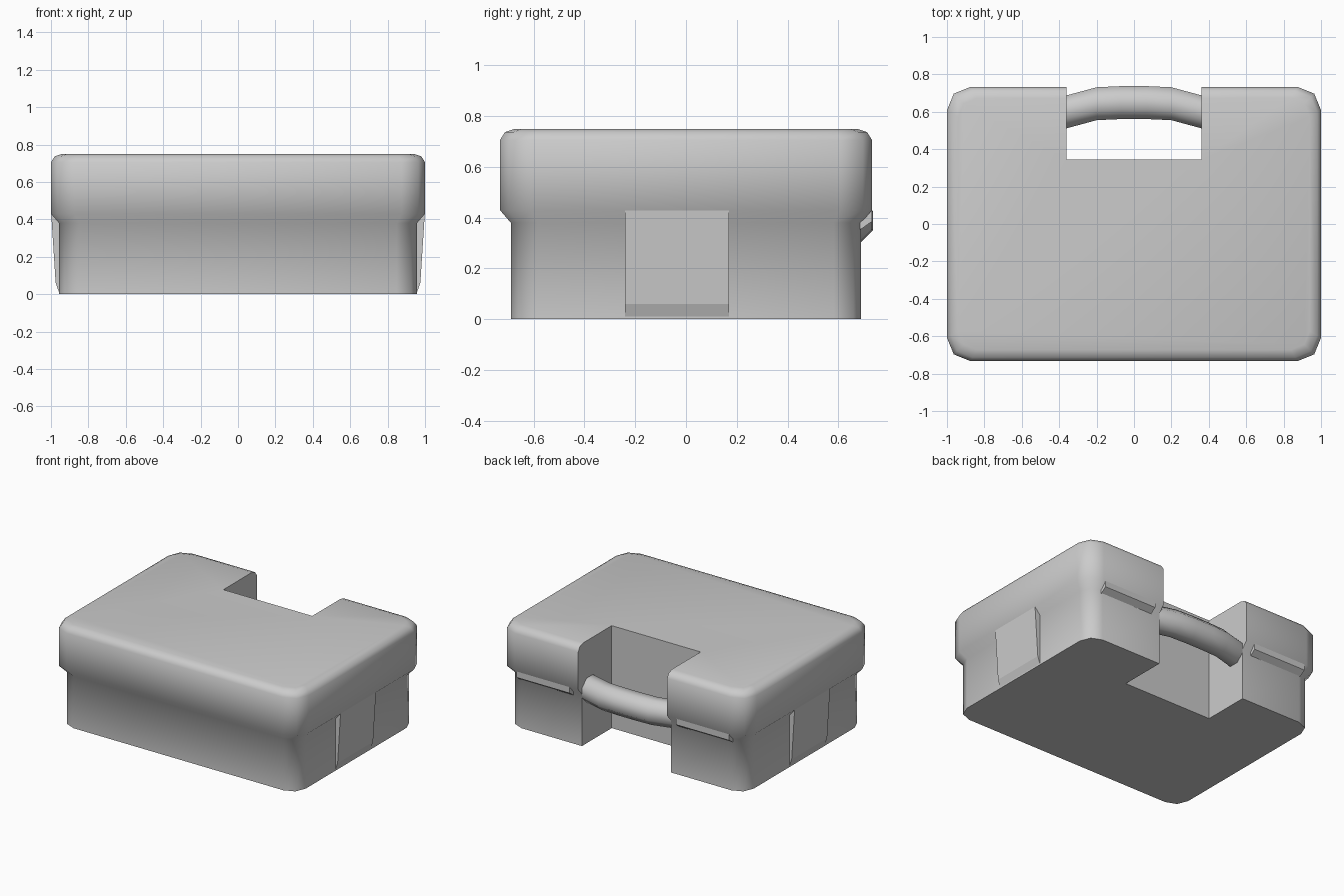
import bpy
import bmesh

cube = bpy.data.objects.get("Cube")
if cube:
    bpy.data.objects.remove(cube, do_unlink=True)

grey = bpy.data.materials.new("plain grey")
grey.use_nodes = True
COLOUR = (0.6, 0.6, 0.6, 1)
grey.diffuse_color = COLOUR
grey.node_tree.nodes["Principled BSDF"].inputs["Base Color"].default_value = COLOUR


def loft(name, rings):
    """Skin a stack of equal rings and cap both ends."""
    bm = bmesh.new()
    loops = [[bm.verts.new(p) for p in ring] for ring in rings]
    n = len(loops[0])
    for a, b in zip(loops, loops[1:]):
        for i in range(n):
            j = (i + 1) % n
            bm.faces.new((a[i], a[j], b[j], b[i]))
    bm.faces.new(loops[0][::-1])
    bm.faces.new(loops[-1])
    bmesh.ops.recalc_face_normals(bm, faces=bm.faces)
    mesh = bpy.data.meshes.new(name)
    bm.to_mesh(mesh)
    bm.free()
    mesh.materials.append(grey)
    obj = bpy.data.objects.new(name, mesh)
    bpy.context.collection.objects.link(obj)
    return obj


def select(obj):
    bpy.ops.object.select_all(action="DESELECT")
    obj.select_set(True)
    bpy.context.view_layer.objects.active = obj


def smooth(obj, angle):
    select(obj)
    bpy.ops.object.shade_smooth_by_angle(angle=angle)


def rounded_ring(inset, z):
    """Rectangle with two-segment rounded corners."""
    hx, hy, r = 1 - inset, 0.733 - inset, 0.125 - inset * 0.4
    corner = [(hx, hy - r), (hx - 0.29 * r, hy - 0.29 * r), (hx - r, hy)]
    pts = corner + [(-x, y) for x, y in corner[::-1]]
    pts += [(-x, -y) for x, y in pts]
    return [(x, y, z) for x, y in pts]


# Case body: narrower base, flared lip and rounded lid
body = loft("case_body", [rounded_ring(*p) for p in (
    (0.043, 0), (0.043, 0.38), (0, 0.43), (0, 0.705), (0.02, 0.737), (0.06, 0.75))])

# Handle recess cut through the back
bpy.ops.mesh.primitive_cube_add(size=1, location=(0, 0.845, 0.4))
cutter = bpy.context.object
cutter.name = "recess_cutter"
cutter.scale = (0.72, 1, 2)
cutter.hide_render = True
cut = body.modifiers.new("recess", "BOOLEAN")
cut.operation = "DIFFERENCE"
cut.solver = "EXACT"
cut.object = cutter
select(body)
bpy.ops.object.modifier_apply(modifier=cut.name)
bpy.data.objects.remove(cutter, do_unlink=True)
smooth(body, 0.85)

# Carry handle: octagonal tube bowed outward
R, K = 0.088, 0.4142
section = [(1, K), (K, 1), (-K, 1), (-1, K), (-1, -K), (-K, -1), (K, -1), (1, -K)]
path = [(-0.37, 0.597), (-0.2, 0.643), (-0.07, 0.649),
        (0.07, 0.649), (0.2, 0.643), (0.37, 0.597)]
handle = loft("carry_handle", [[(x, y + a * R, 0.388 + b * R) for a, b in section]
                               for x, y in path])
smooth(handle, 0.85)

for side, word in ((1, "left"), (-1, "right")):
    # Tapered latch plate on each end
    profile = [(0.94, 0.01), (0.957, 0.01), (0.975, 0.06), (0.999, 0.435), (0.94, 0.435)]
    loft(word + "_latch", [[(side * x, y, z) for x, z in profile] for y in (-0.24, 0.17)])
    # Hinge ledge under the lip at the back
    profile = [(0.67, 0.35), (0.69, 0.355), (0.732, 0.385), (0.732, 0.435), (0.67, 0.435)]
    loft(word + "_hinge", [[(side * x, y, z) for y, z in profile] for x in (0.43, 0.86)])
